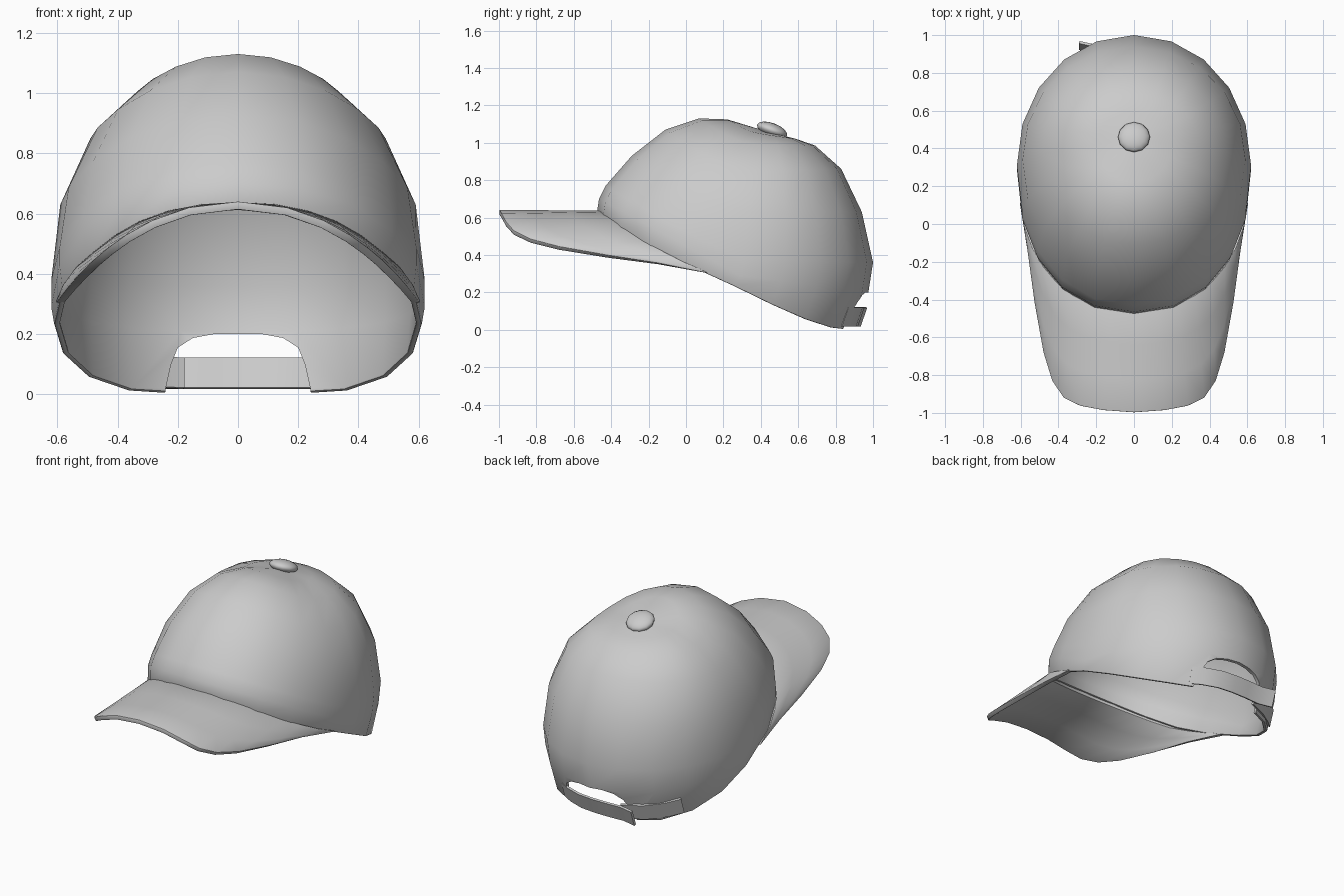
import bpy, bmesh, math
from mathutils import Vector

if "Cube" in bpy.data.objects:
    bpy.data.objects.remove(bpy.data.objects["Cube"])


def finish(obj, thick=0.0, offset=0.0, angle=40, cutter=None, bevel=0.0):
    """Apply thickness, soften the edges, cut, then smooth."""
    bpy.ops.object.select_all(action='DESELECT')
    obj.select_set(True)
    bpy.context.view_layer.objects.active = obj
    if thick:
        m = obj.modifiers.new("thickness", 'SOLIDIFY')
        m.thickness, m.offset = thick, offset
        bpy.ops.object.modifier_apply(modifier=m.name)
    if bevel:
        m = obj.modifiers.new("soft_edge", 'BEVEL')
        m.width, m.segments, m.limit_method = bevel, 2, 'ANGLE'
        m.angle_limit = math.radians(50)
        bpy.ops.object.modifier_apply(modifier=m.name)
    if cutter:
        m = obj.modifiers.new("opening", 'BOOLEAN')
        m.operation, m.solver, m.object = 'DIFFERENCE', 'EXACT', cutter
        bpy.ops.object.modifier_apply(modifier=m.name)
    bpy.ops.object.shade_smooth_by_angle(angle=math.radians(angle))


def mesh_object(name, bm):
    bmesh.ops.recalc_face_normals(bm, faces=bm.faces)
    me = bpy.data.meshes.new(name)
    bm.to_mesh(me)
    bm.free()
    obj = bpy.data.objects.new(name, me)
    bpy.context.collection.objects.link(obj)
    return obj


def loft(name, rows, closed=False, apex=None):
    """Skin rows of points with quads, optionally closing them to an apex."""
    bm = bmesh.new()
    vs = [[bm.verts.new(p) for p in row] for row in rows]
    n = len(rows[0])
    spans = [(j, (j + 1) % n) for j in range(n if closed else n - 1)]
    for a, b in zip(vs, vs[1:]):
        for j, k in spans:
            bm.faces.new((a[j], a[k], b[k], b[j]))
    if apex:
        top = bm.verts.new(apex)
        for j, k in spans:
            bm.faces.new((top, vs[0][k], vs[0][j]))
    return mesh_object(name, bm)


def lerp_table(table, v):
    for (a, fa), (b, fb) in zip(table, table[1:]):
        if v <= b:
            return fa + (fb - fa) * (max(v, a) - a) / (b - a)
    return table[-1][1]


# Crown rings: front (y, z), side (x, y, z), back (y, z), front squareness, front slope power
RINGS = [
    ((0.22, 1.125), (0.20, 0.42, 1.045), (0.59, 1.02), 2.0, 1.6),
    ((0.07, 1.13), (0.35, 0.40, 0.985), (0.69, 0.985), 2.0, 1.6),
    ((-0.11, 1.07), (0.49, 0.37, 0.85), (0.83, 0.86), 2.05, 1.6),
    ((-0.29, 0.93), (0.59, 0.34, 0.63), (0.94, 0.63), 2.1, 1.5),
    ((-0.43, 0.77), (0.62, 0.31, 0.38), (1.0, 0.36), 2.15, 1.15),
    ((-0.465, 0.70), (0.62, 0.29, 0.29), (0.975, 0.20), 2.2, 1),
    ((-0.475, 0.635), (0.61, 0.26, 0.23), (0.895, 0.0), 2.2, 1),
]
# Height of the lower rim along y
RIM = [(-0.475, 0.635), (-0.25, 0.475), (0, 0.35), (0.16, 0.28),
       (0.5, 0.115), (0.7, 0.03), (0.82, 0.0), (1, 0.0)]


def ring_point(ring, t):
    (fy, fz), (sx, sy, sz), (by, bz), p, slope = ring
    c, s = math.cos(t), math.sin(t)
    if c > 0:
        p = 2.05
    x = sx * math.copysign(abs(s) ** (2 / p), s)
    w = abs(c) ** (2 / p)
    ey, ez, q = (by, bz, 1) if c > 0 else (fy, fz, slope)
    y, z = sy + (ey - sy) * w, sz + (ez - sz) * w ** q
    if ring is RINGS[-1]:
        z = lerp_table(RIM, y)
    return Vector((x, y, z))


# Crown with the arched opening at the back
SIDES = 20
rows = [[ring_point(r, 2 * math.pi * j / SIDES) for j in range(SIDES)] for r in RINGS]
crown = loft("crown", rows, closed=True, apex=(0, 0.45, 1.055))

half = [(0.255, -0.1), (0.24, 0.02), (0.222, 0.1), (0.2, 0.155), (0.15, 0.187), (0.08, 0.2)]
arch = half + [(-x, z) for x, z in reversed(half)]
bm = bmesh.new()
face = bm.faces.new([bm.verts.new((x, 0.6, z)) for x, z in arch])
ext = bmesh.ops.extrude_face_region(bm, geom=[face])
bmesh.ops.translate(bm, vec=(0, 0.7, 0),
                    verts=[v for v in ext["geom"] if isinstance(v, bmesh.types.BMVert)])
cutter = mesh_object("opening_cutter", bm)
cutter.hide_render = True
finish(crown, thick=0.02, offset=-1, bevel=0.006, cutter=cutter)
bpy.data.objects.remove(cutter)

# Visor: ruled from the crown rim out to the curved brim edge
EDGE = [(0, -0.997), (0.16, -0.985), (0.28, -0.962), (0.365, -0.92), (0.425, -0.83),
        (0.47, -0.68), (0.515, -0.42), (0.55, -0.15), (0.59, 0.11)]
T = 0.026
inner, outer = [], []
for i in range(-8, 9):
    t = math.radians(10 * i)
    p = ring_point(RINGS[-1], math.pi - t)
    inner.append(Vector((p.x * 0.985, p.y + 0.01 * math.cos(t), p.z + 0.01 - 0.02 * math.cos(t))))
    x, y = EDGE[abs(i)]
    drop = T / 2 * math.cos(t)
    outer.append(Vector((math.copysign(x, i), y, 0.64 - 0.75 * x ** 2 - 0.6 * x ** 4 - drop)))
visor = loft("visor", [[a.lerp(b, f) for a, b in zip(inner, outer)] for f in (0, 0.33, 0.67, 1)])
finish(visor, thick=T, bevel=0.01, angle=50)


# Adjuster straps: bands leaning outward towards the top
def strap(name, path, height=0.1, lean=0.035):
    band = [[(x, y + f * lean, z + f * height) for x, y, z in path] for f in (-0.5, 0.5)]
    finish(loft(name, band), thick=0.014)


strap("long_strap", [(0.27, 0.845, 0.07), (0.2, 0.885, 0.07), (0.1, 0.92, 0.07), (0, 0.93, 0.07),
                     (-0.1, 0.93, 0.07), (-0.2, 0.925, 0.07), (-0.29, 0.945, 0.07)])
strap("short_strap", [(-0.18, 0.9, 0.07), (-0.3, 0.845, 0.075), (-0.4, 0.77, 0.09),
                      (-0.47, 0.705, 0.11)])

# Top button
bpy.ops.mesh.primitive_uv_sphere_add(segments=12, ring_count=8, location=(0, 0.46, 1.067),
                                     rotation=(-0.36, 0, 0))
button = bpy.context.object
button.name = "top_button"
button.scale = (0.085, 0.085, 0.038)
finish(button, angle=60)
